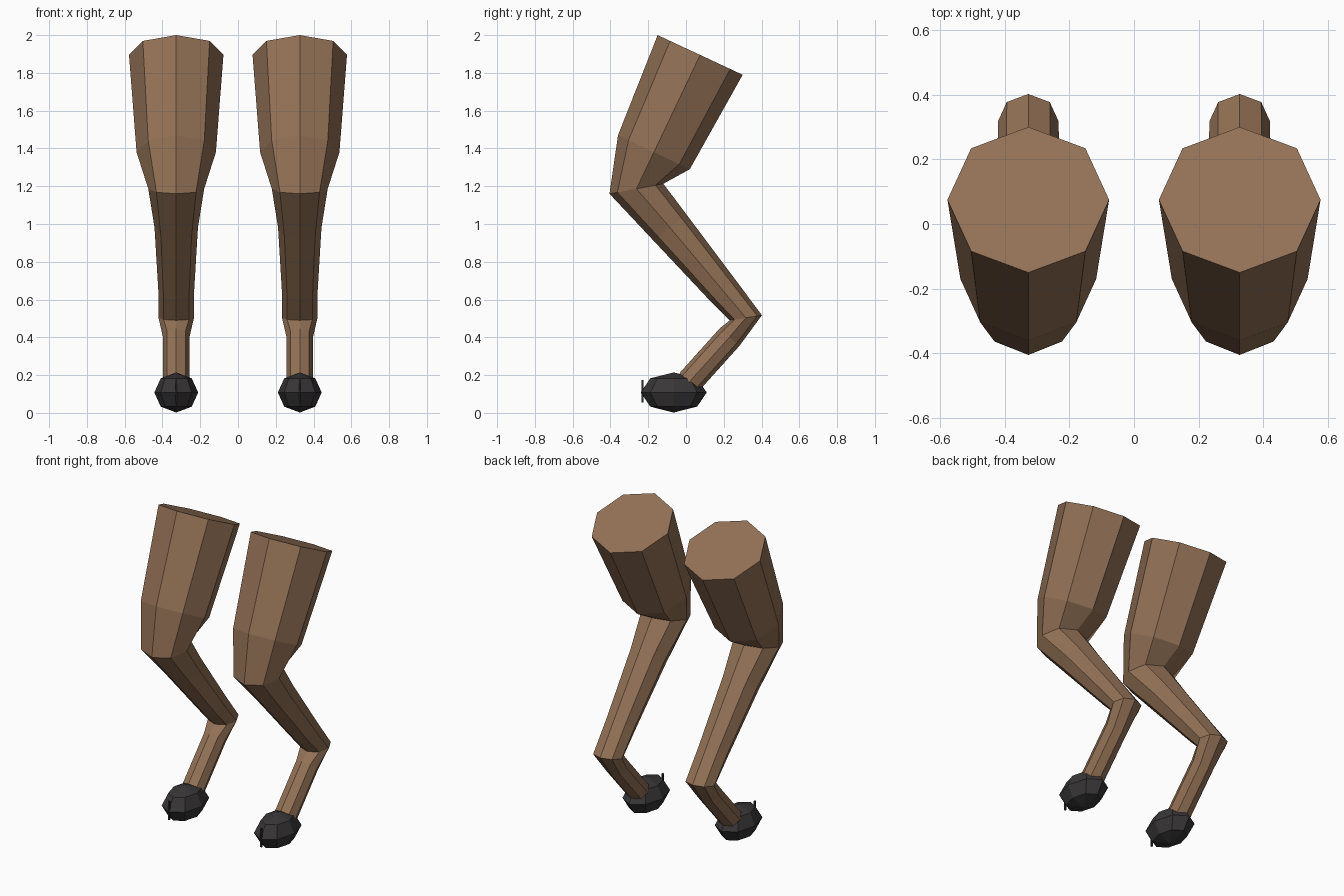
import bpy, bmesh, math
from mathutils import Vector

if "Cube" in bpy.data.objects:
    bpy.data.objects.remove(bpy.data.objects["Cube"])


def material(name, rgb):
    m = bpy.data.materials.new(name)
    m.diffuse_color = (*rgb, 1)
    m.use_nodes = True
    m.node_tree.nodes["Principled BSDF"].inputs["Base Color"].default_value = m.diffuse_color
    return m


brown = material("brown hide", (0.29, 0.165, 0.092))
black = material("dark hoof", (0.04, 0.037, 0.037))
claw_mat = material("claw grey", (0.03, 0.028, 0.028))


def finish(bm, name, mat):
    bmesh.ops.recalc_face_normals(bm, faces=bm.faces)
    mesh = bpy.data.meshes.new(name)
    bm.to_mesh(mesh)
    bm.free()
    mesh.materials.append(mat)
    ob = bpy.data.objects.new(name, mesh)
    bpy.context.collection.objects.link(ob)
    return ob


# Leg rings from hip to ankle: front (y, z), back (y, z), half width
RINGS = [
    ((-0.15, 2.00), (0.30, 1.79), 0.25),
    ((-0.36, 1.47), (0.02, 1.29), 0.21),
    ((-0.405, 1.16), (-0.12, 1.213), 0.148),
    ((-0.173, 0.913), (0.003, 1.05), 0.115),
    ((0.123, 0.598), (0.263, 0.703), 0.095),
    ((0.232, 0.49), (0.402, 0.517), 0.094),
    ((0.178, 0.447), (0.283, 0.355), 0.07),
    ((-0.035, 0.21), (0.07, 0.118), 0.07),
]


def leg(name, x):
    bm = bmesh.new()
    loops = []
    for front, back, width in RINGS:
        f, b = Vector((x, *front)), Vector((x, *back))
        mid, half = (f + b) / 2, (f - b) / 2
        loops.append([bm.verts.new(mid + half * math.cos(a) + Vector((width * math.sin(a), 0, 0)))
                      for a in (i * math.pi / 4 for i in range(8))])
    for a, b in zip(loops, loops[1:]):
        for i in range(8):
            j = (i + 1) % 8
            bm.faces.new((a[i], a[j], b[j], b[i]))
    bm.faces.new(loops[0])
    bm.faces.new(loops[-1])
    finish(bm, name, brown)


def foot(name, x):
    bm = bmesh.new()
    bmesh.ops.create_uvsphere(bm, u_segments=8, v_segments=4, radius=1)
    bmesh.ops.scale(bm, vec=(0.116, 0.175, 0.106), verts=bm.verts)
    bmesh.ops.translate(bm, vec=(x, -0.065, 0.108), verts=bm.verts)
    finish(bm, name, black)


def claw(name, x):
    bm = bmesh.new()
    bmesh.ops.create_cube(bm, size=1)
    bmesh.ops.scale(bm, vec=(0.01, 0.01, 0.12), verts=bm.verts)
    bmesh.ops.translate(bm, vec=(x, -0.23, 0.115), verts=bm.verts)
    finish(bm, name, claw_mat)


for side, x in (("left", 0.327), ("right", -0.327)):
    leg(side + "_leg", x)
    foot(side + "_foot", x)
    claw(side + "_claw", x)
